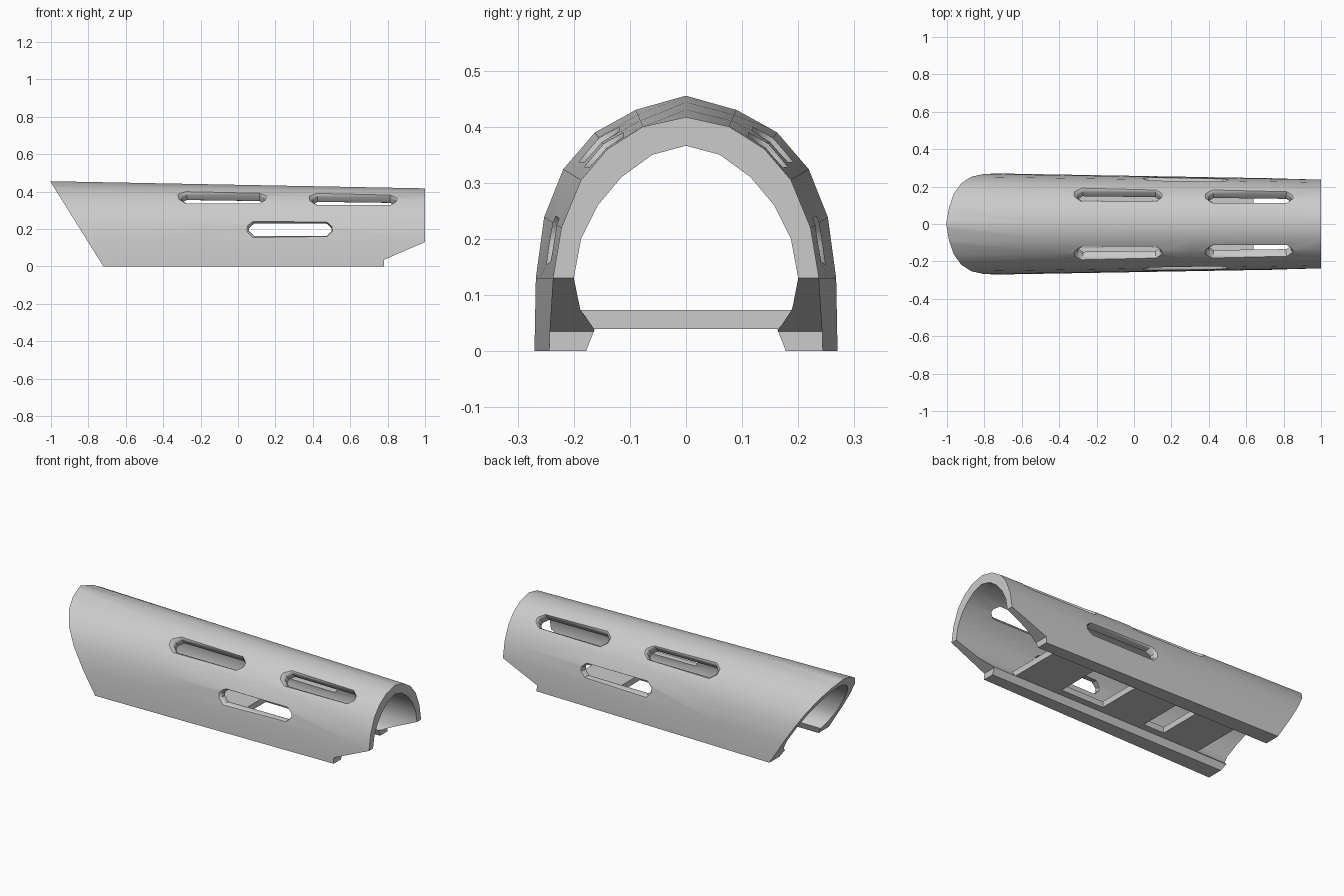
import bpy, bmesh, math
from mathutils import Vector

if "Cube" in bpy.data.objects:
    bpy.data.objects.remove(bpy.data.objects["Cube"])

# Half outlines (y, z) at the two ends of the tapered shell
OUT_L = [(.275, 0), (.271, .13), (.255, .24), (.22, .325), (.163, .39), (.09, .43), (0, .455)]
OUT_R = [(.240, 0), (.237, .13), (.222, .22), (.187, .305), (.14, .36), (.077, .40), (0, .417)]
IN_L = [(.178, 0), (.163, .038), (.205, .073), (.23, .13), (.215, .22), (.183, .29), (.135, .345), (.07, .385), (0, .402)]
IN_R = [(.178, 0), (.163, .038), (.187, .073), (.20, .13), (.187, .20), (.157, .26), (.115, .31), (.06, .35), (0, .366)]


def finish(name, bm):
    bmesh.ops.recalc_face_normals(bm, faces=bm.faces[:])
    me = bpy.data.meshes.new(name)
    bm.to_mesh(me)
    bm.free()
    ob = bpy.data.objects.new(name, me)
    bpy.context.collection.objects.link(ob)
    return ob


def loft(name, rings):
    bm = bmesh.new()
    vs = [[bm.verts.new(p) for p in r] for r in rings]
    n = len(rings[0])
    for a, b in zip(vs, vs[1:]):
        for i in range(n):
            j = (i + 1) % n
            bm.faces.new((a[i], a[j], b[j], b[i]))
    bm.faces.new(vs[0])
    bm.faces.new(vs[-1][::-1])
    return finish(name, bm)


def box(name, x0, x1, y0, y1, z0, z1):
    c = [(y0, z0), (y1, z0), (y1, z1), (y0, z1)]
    return loft(name, [[(x, y, z) for y, z in c] for x in (x0, x1)])


def cut(ob, cutter):
    cutter.hide_render = True
    m = ob.modifiers.new("cut", 'BOOLEAN')
    m.operation, m.solver, m.object = 'DIFFERENCE', 'EXACT', cutter
    bpy.context.view_layer.objects.active = ob
    bpy.ops.object.modifier_apply(modifier=m.name)
    bpy.data.objects.remove(cutter)


def section(x):
    t = (x + 1) / 2
    mix = lambda A, B: [(a[0] + (b[0] - a[0]) * t, a[1] + (b[1] - a[1]) * t) for a, b in zip(A, B)]
    o, i = mix(OUT_L, OUT_R), mix(IN_L, IN_R)
    mir = lambda pts: [(-y, z) for y, z in pts[-2::-1]]
    outer = o + mir(o)
    inner = i + mir(i)
    return [(x, y, z) for y, z in outer + inner[::-1]]


def slot_cutter(cx, y, z, angle, side):
    # long chamfered slot with a flared outer rim
    n = Vector((0, side * math.cos(angle), math.sin(angle)))
    u = Vector((0, -side * math.sin(angle), math.cos(angle)))
    c = Vector((cx, side * y, z))
    rings = []
    for d, f in ((-.13, 0), (-.016, 0), (-.004, .005), (.012, .022), (.06, .07)):
        a, b, k = .22 + f, .036 + f, .026 + f * .5
        o = [(a, b - k), (a - k, b), (k - a, b), (-a, b - k), (-a, k - b), (k - a, -b), (a - k, -b), (a, k - b)]
        rings.append([c + n * d + u * q + Vector((p, 0, 0)) for p, q in o])
    return loft("slot_cutter", rings)


# Arched shell with bottom rails
shell = loft("shell", [section(x) for x in (-1.1, -.4, .3, 1)])

# Slanted left end
wedge = [(-1.0, .448), (-.72, 0), (-.656, -.1), (-1.4, -.1), (-1.4, .6), (-1.097, .6)]
cut(shell, loft("end_cutter", [[(x, y, z) for x, z in wedge] for y in (-.5, .5)]))

# Stepped notch under the right end
notch = [(.78, -.1), (.78, .035), (1.1, .173), (1.1, -.1)]
cut(shell, loft("notch_cutter", [[(x, y, z) for x, z in notch] for y in (-.5, .5)]))

# Vent slots on both sides
for side in (-1, 1):
    cut(shell, slot_cutter(.28, .241, .2, math.radians(8), side))
    cut(shell, slot_cutter(-.08, .153, .367, math.radians(48), side))
    cut(shell, slot_cutter(.62, .145, .358, math.radians(48), side))

bpy.ops.object.select_all(action='DESELECT')
shell.select_set(True)
bpy.context.view_layer.objects.active = shell
bpy.ops.object.shade_smooth_by_angle(angle=math.radians(32))

# Floor plate joining the rails, with two openings
floor = box("floor_plate", -.55, .64, -.195, .195, .039, .073)
for x0, x1 in ((.10, .37), (-.30, -.17)):
    cut(floor, box("opening_cutter", x0, x1, -.125, .125, 0, .2))
